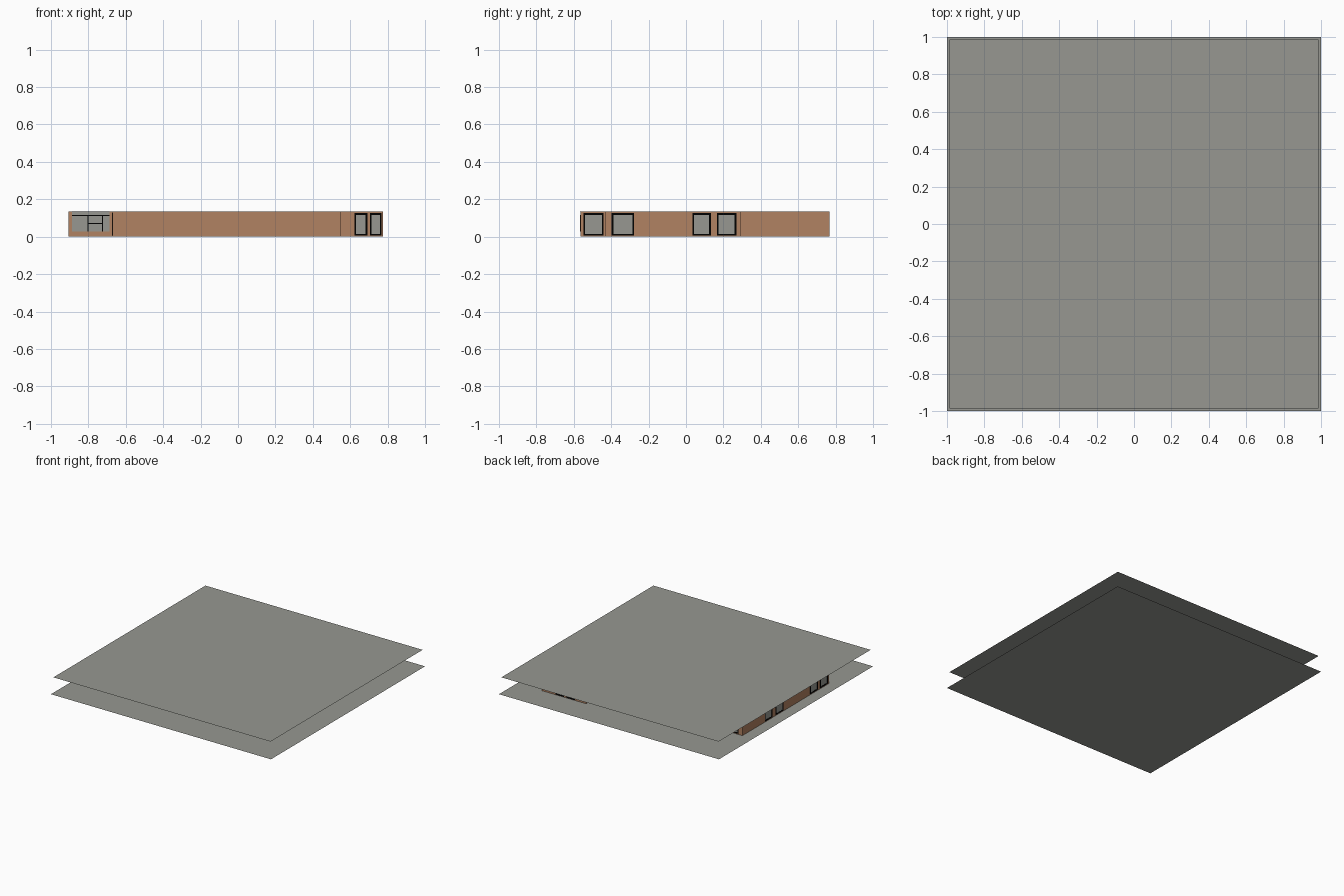
import bpy, bmesh
from mathutils import Vector, Matrix

if "Cube" in bpy.data.objects:
    bpy.data.objects.remove(bpy.data.objects["Cube"])

H = 0.137      # storey height
B, W = 0.001, 0.1355   # bottom and top of the walls, clear of floor and ceiling
T = 0.018      # wall thickness


def material(name, rgb):
    m = bpy.data.materials.new(name)
    m.diffuse_color = (*rgb, 1)
    m.use_nodes = True
    m.node_tree.nodes["Principled BSDF"].inputs["Base Color"].default_value = m.diffuse_color
    return m


GREY = material("grey", (0.308, 0.313, 0.286))
BROWN = material("brown plaster", (0.44, 0.223, 0.122))
BLACK = material("black frame", (0.0, 0.0, 0.0))


def make(name, bm, mat):
    me = bpy.data.meshes.new(name)
    bm.to_mesh(me)
    bm.free()
    me.materials.append(mat)
    ob = bpy.data.objects.new(name, me)
    bpy.context.collection.objects.link(ob)
    return ob


def slab(name, half, z):
    bm = bmesh.new()
    bmesh.ops.create_grid(bm, x_segments=1, y_segments=1, size=half,
                          matrix=Matrix.Translation((0, 0, z)))
    make(name, bm, GREY)


def box(bm, frame, s, d, z):
    """Box in wall space: s along the wall, d inward depth, z height."""
    if s[1] - s[0] < 1e-4 or z[1] - z[0] < 1e-4:
        return
    size = Matrix.Diagonal((s[1] - s[0], d[1] - d[0], z[1] - z[0], 1))
    mid = Matrix.Translation((sum(s) / 2, sum(d) / 2, sum(z) / 2))
    bmesh.ops.create_cube(bm, size=1, matrix=frame @ mid @ size)


def bay_bars(w):
    """Glazing bars of the large bay window."""
    s0, s1, z0, z1 = w
    return [((s0, s1), (0.111, 0.117)), ((s0, s1), (z1 - 0.004, z1)),
            ((0.100, 0.106), (z0, 0.111)), ((0.177, 0.183), (z0, 0.111)),
            ((0.106, 0.177), (0.067, 0.073))]


def wall(name, a, b, start, windows, bars=None):
    """Straight wall a-b (outer face on the right) with glazed openings."""
    a, b = Vector(a).to_3d(), Vector(b).to_3d()
    length = (b - a).length
    u = (b - a).normalized()
    n = Vector((-u.y, u.x, 0))
    frame = Matrix.Translation(a) @ Matrix((u, n, Vector((0, 0, 1)))).transposed().to_4x4()
    body, glass, trim = bmesh.new(), bmesh.new(), bmesh.new()
    s = start
    for w in sorted(windows):
        s0, s1, z0, z1 = w
        box(body, frame, (s, s0), (0, T), (B, W))
        box(body, frame, (s0, s1), (0, T), (B, z0))
        box(body, frame, (s0, s1), (0, T), (z1, W))
        box(glass, frame, (s0, s1), (0.0005, T - 0.0005), (z0, z1))
        f = 0.009
        rim = [((s0, s0 + f), (z0, z1)), ((s1 - f, s1), (z0, z1)),
               ((s0 + f, s1 - f), (z0, z0 + f)), ((s0 + f, s1 - f), (z1 - f, z1))]
        if bars:
            rim = bars(w)
        for rs, rz in rim:
            box(trim, frame, rs, (-0.001, T + 0.001), rz)
        s = s1
    box(body, frame, (s, length), (0, T), (B, W))
    make(name, body, BROWN)
    if windows:
        make(name + "_glass", glass, GREY)
        make(name + "_frames", trim, BLACK)


# floor and ceiling sheets
slab("floor", 1.0, 0)
slab("ceiling", 0.987, H)

# outline, counter-clockwise: name, corner, windows along the wall
Z = (0.006, 0.126)
plan = [
    ("bay_front", (-0.905, -0.565), [(0.017, 0.217, 0.028, W)]),
    ("bay_side", (-0.67, -0.565), [(0.016, 0.124, *Z)]),
    ("front_wall", (-0.67, -0.43), []),
    ("right_wall", (0.55, -0.43), [(0.033, 0.152, *Z), (0.464, 0.563, *Z),
                                   (0.596, 0.699, *Z)]),
    ("wing_front", (0.55, 0.29), [(0.073, 0.142, *Z), (0.155, 0.217, *Z)]),
    ("wing_side", (0.775, 0.29), []),
    ("wing_step", (0.775, 0.56), []),
    ("wing_side_rear", (0.77, 0.56), []),
    ("wing_back", (0.77, 0.767), [(0.12, 0.20, 0.003, 0.126),
                                  (0.22, 0.30, 0.003, 0.126)]),
    ("wing_return", (0.37, 0.767), []),
    ("back_wall", (0.37, 0.56), [(1.15, 1.24, *Z)]),
    ("left_wall", (-0.905, 0.56), [(0.29, 0.39, *Z), (0.43, 0.53, *Z),
                                   (0.88, 0.98, *Z), (1.01, 1.11, *Z)]),
]
for i, (name, a, windows) in enumerate(plan):
    prev, b = plan[i - 1][1], plan[(i + 1) % len(plan)][1]
    turn = ((a[0] - prev[0]) * (b[1] - a[1]) - (a[1] - prev[1]) * (b[0] - a[0]))
    if name == "wing_step":
        continue
    # outer corners are shared, inner corners are filled
    start = T if turn > 0 else -T
    wall(name, a, b, start, windows, bay_bars if name == "bay_front" else None)
